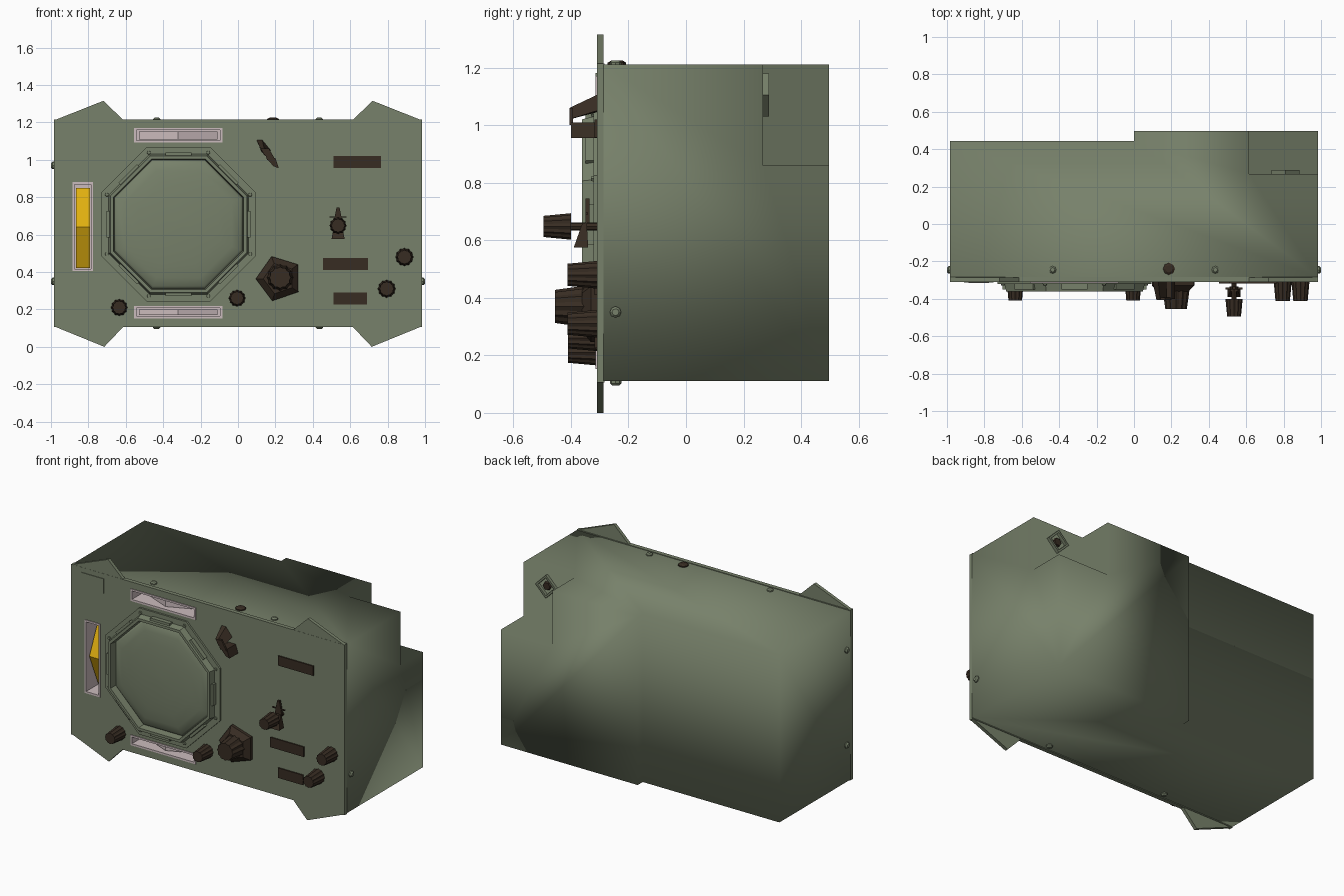
import bpy, bmesh, math
from mathutils import Matrix, Vector

if "Cube" in bpy.data.objects:
    bpy.data.objects.remove(bpy.data.objects["Cube"])


def material(name, rgb):
    m = bpy.data.materials.new(name)
    m.diffuse_color = (*rgb, 1)
    m.use_nodes = True
    m.node_tree.nodes["Principled BSDF"].inputs["Base Color"].default_value = m.diffuse_color
    return m


GREEN = material("olive green paint", (0.185, 0.22, 0.145))
DARK = material("dark brown plastic", (0.038, 0.025, 0.016))
PALE = material("pale pink grey", (0.60, 0.50, 0.51))
YELLOW = material("yellow dial", (0.75, 0.43, 0.005))


def finish(name, bm, mat, smooth=False):
    bmesh.ops.remove_doubles(bm, verts=bm.verts, dist=1e-5)
    bmesh.ops.recalc_face_normals(bm, faces=bm.faces)
    me = bpy.data.meshes.new(name)
    bm.to_mesh(me)
    bm.free()
    me.materials.append(mat)
    for p in me.polygons:
        p.use_smooth = smooth
    ob = bpy.data.objects.new(name, me)
    bpy.context.collection.objects.link(ob)
    return ob


def loft(name, rings, mat, smooth=False, closed=False):
    """Skin a stack of rings; cap the ends, or join them when closed."""
    bm = bmesh.new()
    vs = [[bm.verts.new(p) for p in r] for r in rings]
    n = len(vs[0])
    pairs = list(zip(vs, vs[1:])) + ([(vs[-1], vs[0])] if closed else [])
    for a, b in pairs:
        for i in range(n):
            j = (i + 1) % n
            bm.faces.new((a[i], a[j], b[j], b[i]))
    if not closed:
        bm.faces.new(vs[0])
        bm.faces.new(vs[-1])
    return finish(name, bm, mat, smooth)


def ring(cx, cz, r, y, n, start=0.0, flute=1.0):
    return [(cx + r * (flute if i % 2 else 1) * math.cos(start + math.tau * i / n), y,
             cz + r * (flute if i % 2 else 1) * math.sin(start + math.tau * i / n)) for i in range(n)]


def rect(x0, x1, z0, z1, y, g=0.0):
    return [(x0 - g, y, z0 - g), (x1 + g, y, z0 - g), (x1 + g, y, z1 + g), (x0 - g, y, z1 + g)]


def box(name, x0, x1, y0, y1, z0, z1, mat):
    return loft(name, [rect(x0, x1, z0, z1, y0), rect(x0, x1, z0, z1, y1)], mat)


def prism(name, pts, y0, y1, mat):
    return loft(name, [[(x, y, z) for x, z in pts] for y in (y0, y1)], mat)


# Case: open at the front, stepped back, notched upper corner
W, F, BL, BR, Z0, Z1 = 0.985, -0.287, 0.445, 0.497, 0.11, 1.21
NX, NY, NZ = 0.615, 0.268, 0.86
bm = bmesh.new()
case_faces = [
    [(-W, F, Z0), (W, F, Z0), (W, BR, Z0), (0, BR, Z0), (0, BL, Z0), (-W, BL, Z0)],
    [(-W, F, Z1), (W, F, Z1), (W, NY, Z1), (NX, NY, Z1), (NX, BR, Z1), (0, BR, Z1), (0, BL, Z1), (-W, BL, Z1)],
    [(-W, F, Z0), (-W, BL, Z0), (-W, BL, Z1), (-W, F, Z1)],
    [(W, F, Z0), (W, BR, Z0), (W, BR, NZ), (W, NY, NZ), (W, NY, Z1), (W, F, Z1)],
    [(0, BR, Z0), (W, BR, Z0), (W, BR, NZ), (NX, BR, NZ), (NX, BR, Z1), (0, BR, Z1)],
    [(0, BL, Z0), (0, BR, Z0), (0, BR, Z1), (0, BL, Z1)],
    [(-W, BL, Z0), (0, BL, Z0), (0, BL, Z1), (-W, BL, Z1)],
    [(NX, NY, NZ), (W, NY, NZ), (W, BR, NZ), (NX, BR, NZ)],
    [(NX, NY, NZ), (W, NY, NZ), (W, NY, Z1), (NX, NY, Z1)],
    [(NX, NY, NZ), (NX, BR, NZ), (NX, BR, Z1), (NX, NY, Z1)],
]
for f in case_faces:
    bm.faces.new([bm.verts.new(p) for p in f])
finish("case", bm, GREEN, smooth=True)

# Front panel with three slots cut through
panel = box("front_panel", -W, W, -0.31, -0.283, Z0 - 0.005, Z1 + 0.004, GREEN)
slots = {"left": (-0.88, -0.78, 0.41, 0.875), "top": (-0.55, -0.09, 1.098, 1.165),
         "bottom": (-0.55, -0.09, 0.158, 0.213)}
for key, s in slots.items():
    cutter = box(key + "_slot_cutter", s[0], s[1], -0.4, -0.2, s[2], s[3], GREEN)
    cutter.hide_render = True
    cutter.hide_viewport = True
    cutter.display_type = 'WIRE'
    mod = panel.modifiers.new(key, 'BOOLEAN')
    mod.operation = 'DIFFERENCE'
    mod.object = cutter
    # pale tray behind each slot, its rim standing just proud of the panel
    loft(key + "_slot_tray", [rect(*s, -0.16, 0.006), rect(*s, -0.315, 0.006),
                              rect(*s, -0.315, -0.006), rect(*s, -0.17, -0.006)], PALE)

# Dial wheels showing in the slots, ridged toward the front
loft("yellow_dial", [[(x, -0.20, 0.42), (x, -0.295, 0.64), (x, -0.20, 0.85), (x, -0.175, 0.64)]
                     for x in (-0.865, -0.79)], YELLOW, smooth=False)
for key, z0, z1 in (("top", 1.108, 1.15), ("bottom", 0.17, 0.20)):
    loft(key + "_dial", [[(-0.53, -0.20, z), (-0.32, -0.29, z), (-0.11, -0.20, z), (-0.32, -0.175, z)]
                         for z in (z0, z1)], PALE)

# Corner ears
for sx in (-1, 1):
    for side, pts in (("upper", [(0.985, 1.21), (0.72, 1.315), (0.61, 1.21)]),
                      ("lower", [(0.985, 0.11), (0.715, 0.0), (0.61, 0.11)])):
        prism(f"{side}_ear", [(sx * x, z) for x, z in pts], -0.309, -0.287, GREEN)

# Octagonal screen: base plate, raised bezel and domed glass
CX, CZ, A8 = -0.318, 0.655, math.pi / 8
K = 1 / math.cos(A8)


def octo(a, y):
    return ring(CX, CZ, a * K, y, 8, A8)


loft("screen_plate", [octo(0.412, -0.30), octo(0.412, -0.322), octo(0.345, -0.322), octo(0.345, -0.30)],
     GREEN, closed=True)
loft("screen_bezel", [octo(0.378, -0.31), octo(0.365, -0.362), octo(0.348, -0.362), octo(0.342, -0.31)],
     GREEN, closed=True)
loft("screen_glass", [octo(0.346, -0.30)] + [octo(0.346 * math.cos(t), -0.312 - 0.04 * math.sin(t))
     for t in (0.0, 0.3, 0.6, 0.9, 1.2, 1.5)], GREEN, smooth=True)
for i in range(8):
    a = A8 + i * math.pi / 4
    sx, sz = CX + 0.415 * math.cos(a), CZ + 0.415 * math.sin(a)
    loft("bezel_screw", [ring(sx, sz, 0.011, -0.32, 6), ring(sx, sz, 0.009, -0.33, 6)], GREEN)
    # clip at the middle of each bezel side
    b = i * math.pi / 4
    clip = box("bezel_clip", 0.362, 0.384, -0.35, -0.32, -0.07, 0.07, GREEN)
    clip.data.transform(Matrix.Translation((CX, 0, CZ)) @ Matrix.Rotation(-b, 4, 'Y'))


# Fluted knobs
def knob(name, x, z, r, y0, y1):
    loft(name, [ring(x, z, r, y0, 24, 0, 0.9), ring(x, z, r * 0.8, y1, 24, 0, 0.9)], DARK)


knob("left_knob", -0.635, 0.21, 0.045, -0.31, -0.41)
knob("middle_knob", -0.005, 0.26, 0.045, -0.31, -0.41)
knob("lower_right_knob", 0.795, 0.31, 0.048, -0.31, -0.412)
knob("upper_right_knob", 0.89, 0.48, 0.048, -0.31, -0.412)
knob("lever_knob", 0.535, 0.648, 0.046, -0.40, -0.495)
knob("main_knob", 0.225, 0.37, 0.072, -0.35, -0.455)
loft("main_knob_skirt", [ring(0.22, 0.365, 0.125, -0.31, 5, 1.9), ring(0.22, 0.365, 0.125, -0.33, 5, 1.9),
                         ring(0.22, 0.365, 0.085, -0.362, 5, 1.9)], DARK)

# Selector lever behind the upright knob
loft("lever_shaft", [ring(0.535, 0.648, 0.014, -0.31, 8), ring(0.535, 0.648, 0.014, -0.41, 8)], DARK)
loft("lever_tail", [[(0.50, -0.34, 0.575), (0.57, -0.34, 0.575), (0.555, -0.345, 0.66), (0.515, -0.345, 0.66)],
                    [(0.50, -0.39, 0.575), (0.57, -0.39, 0.575), (0.555, -0.36, 0.66), (0.515, -0.36, 0.66)]], DARK)
prism("lever_pointer", [(0.51, 0.66), (0.56, 0.66), (0.543, 0.745), (0.527, 0.745)], -0.35, -0.335, DARK)
box("lever_pin", 0.49, 0.58, -0.35, -0.34, 0.69, 0.696, DARK)

# Latch handle with an open gap between its two arms
loft("latch_upper_arm", [[(0.10, -0.31, 1.105), (0.13, -0.31, 1.105), (0.175, -0.31, 1.05), (0.125, -0.31, 1.045)],
                         [(0.12, -0.405, 1.06), (0.14, -0.405, 1.06), (0.175, -0.405, 1.02), (0.145, -0.405, 1.02)]],
     DARK)
prism("latch_lower_arm", [(0.15, 1.01), (0.20, 1.01), (0.218, 0.955), (0.19, 0.965)], -0.31, -0.40, DARK)
prism("latch_bridge", [(0.135, 1.06), (0.165, 1.06), (0.20, 1.0), (0.155, 1.0)], -0.392, -0.405, DARK)

# Label plates
for x0, x1, z0, z1 in ((0.51, 0.765, 0.957, 1.02), (0.455, 0.695, 0.41, 0.475), (0.51, 0.69, 0.225, 0.29)):
    box("label_plate", x0, x1, -0.318, -0.31, z0, z1, DARK)
box("name_plate", -0.91, -0.75, -0.314, -0.309, 1.085, 1.182, GREEN)


# Case screws: domed heads facing outward
def case_screw(loc, out, r=0.02, mat=GREEN):
    ob = loft("case_screw", [ring(0, 0, r, 0.003, 8), ring(0, 0, r, -0.007, 8), ring(0, 0, r * 0.6, -0.015, 8)], mat)
    rot = Vector((0, -1, 0)).rotation_difference(Vector(out)).to_matrix().to_4x4()
    ob.data.transform(Matrix.Translation(loc) @ rot)


for x in (-0.435, 0.435):
    case_screw((x, -0.245, Z1), (0, 0, 1))
    case_screw((x, -0.245, Z0), (0, 0, -1))
for x, z in ((-W, 0.35), (-W, 0.97), (W, 0.35)):
    case_screw((x, -0.245, z), (math.copysign(1, x), 0, 0))
case_screw((0.187, -0.24, Z1), (0, 0, 1), 0.032, DARK)

# Diamond connector in the rear notch
SX, SZ = 0.81, 1.105
loft("rear_connector", [ring(SX, SZ, 0.075, NY, 4), ring(SX, SZ, 0.075, NY + 0.02, 4),
                        ring(SX, SZ, 0.058, NY + 0.02, 4), ring(SX, SZ, 0.058, NY, 4)], GREEN, closed=True)
loft("connector_core", [ring(SX, SZ, 0.03, NY, 6), ring(SX, SZ, 0.025, NY + 0.012, 6)], DARK)
